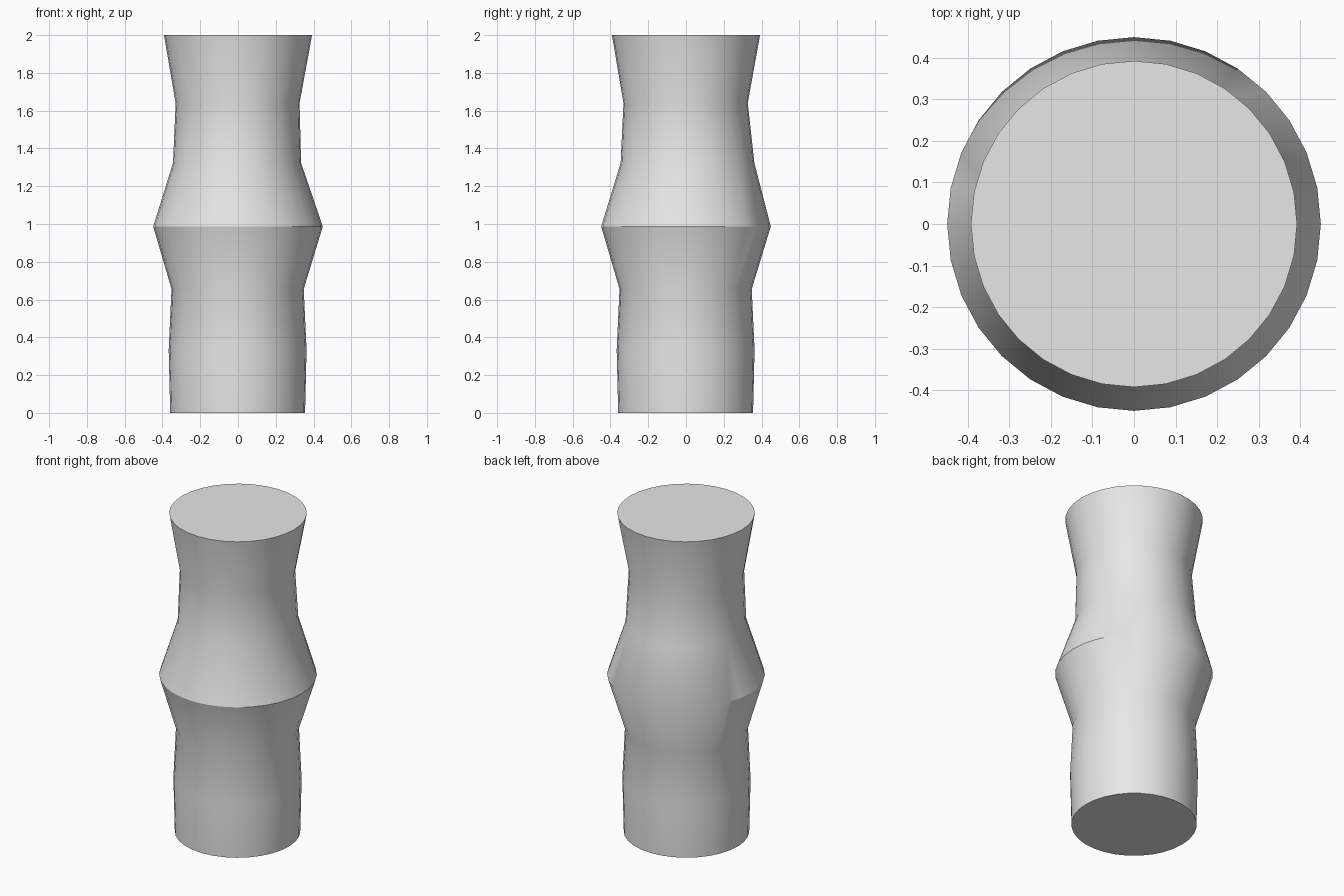
import bpy, bmesh, math

# Remove the default object
cube = bpy.data.objects.get("Cube")
if cube:
    bpy.data.objects.remove(cube, do_unlink=True)

# Plain grey material
grey = bpy.data.materials.new("light grey")
grey.use_nodes = True
colour = (0.8, 0.8, 0.8, 1.0)
grey.diffuse_color = colour
grey.node_tree.nodes["Principled BSDF"].inputs["Base Color"].default_value = colour

SIDES = 32
# Ring profile: height, x radius, y radius, x centre, y centre
RINGS = [
    (0.0, 0.357, 0.357, -0.002, -0.002),
    (0.333, 0.365, 0.365, -0.002, -0.002),
    (0.656, 0.35, 0.35, -0.002, -0.002),
    (0.987, 0.449, 0.449, 0.0, 0.0),
    (1.323, 0.339, 0.354, -0.005, 0.008),
    (1.64, 0.328, 0.329, -0.002, -0.002),
    (2.0, 0.392, 0.392, 0.0, 0.0),
]

# Column: stacked rings joined by side faces and closed with flat caps
bm = bmesh.new()
loops = []
for z, rx, ry, cx, cy in RINGS:
    angles = [2 * math.pi * i / SIDES for i in range(SIDES)]
    loops.append([bm.verts.new((cx + rx * math.cos(a), cy + ry * math.sin(a), z))
                  for a in angles])
for low, high in zip(loops, loops[1:]):
    for i in range(SIDES):
        j = (i + 1) % SIDES
        bm.faces.new((low[i], low[j], high[j], high[i]))
bm.faces.new(loops[0][::-1])
bm.faces.new(loops[-1])

mesh = bpy.data.meshes.new("column")
bm.to_mesh(mesh)
bm.free()
mesh.materials.append(grey)
column = bpy.data.objects.new("column", mesh)
bpy.context.collection.objects.link(column)

# Smooth sides, with the waist ridge and cap rims kept crisp
bpy.ops.object.select_all(action="DESELECT")
column.select_set(True)
bpy.context.view_layer.objects.active = column
bpy.ops.object.shade_smooth_by_angle(angle=math.radians(33))
